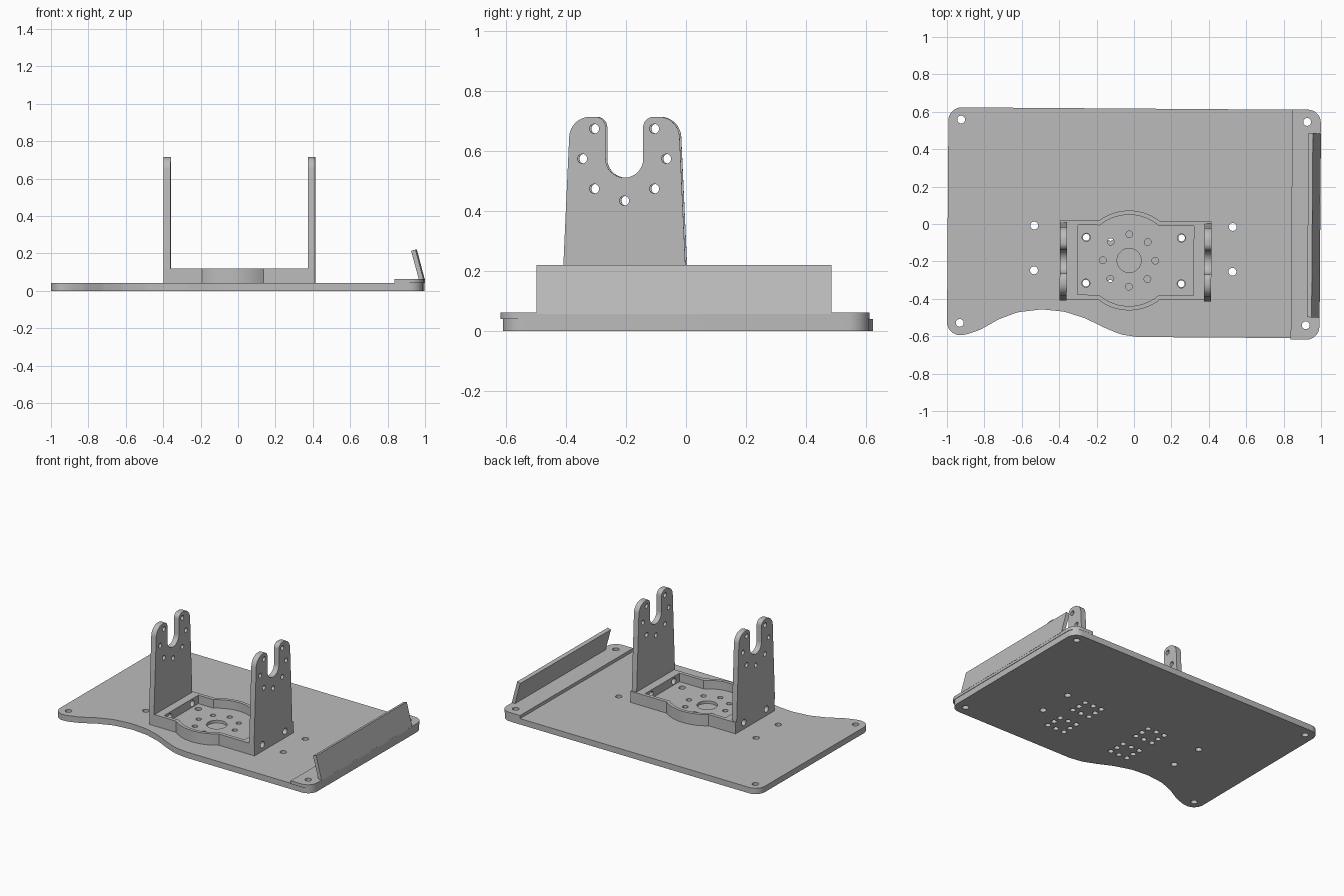
import bpy, bmesh, math
from mathutils import Matrix, Vector

if "Cube" in bpy.data.objects:
    bpy.data.objects.remove(bpy.data.objects["Cube"], do_unlink=True)

grey = bpy.data.materials.new("plain_grey")
grey.use_nodes = True
COLOUR = (0.5, 0.5, 0.5, 1)
grey.diffuse_color = COLOUR
grey.node_tree.nodes["Principled BSDF"].inputs["Base Color"].default_value = COLOUR

# the whole assembly sits very slightly turned
TURN = Matrix.Rotation(math.radians(-0.4), 4, 'Z')
# maps a profile's (x, y, depth) so that it lies in the YZ or XZ plane
TO_YZ = Matrix(((0, 0, 1, 0), (1, 0, 0, 0), (0, 1, 0, 0), (0, 0, 0, 1)))
TO_XZ = Matrix(((1, 0, 0, 0), (0, 0, 1, 0), (0, 1, 0, 0), (0, 0, 0, 1)))


def rounded(corners, steps=8):
    """Outline from (x, y, radius) corners, each filleted by its radius."""
    out = []
    for i, (x, y, r) in enumerate(corners):
        p = Vector((x, y))
        a = (Vector(corners[i - 1][:2]) - p).normalized()
        b = (Vector(corners[(i + 1) % len(corners)][:2]) - p).normalized()
        half = a.angle(b) / 2
        if r == 0 or half > 1.56:
            out.append(p)
            continue
        centre = p + (a + b).normalized() * (r / math.sin(half))
        start = p + a * (r / math.tan(half)) - centre
        end = p + b * (r / math.tan(half)) - centre
        sweep = math.atan2(start.x * end.y - start.y * end.x, start.dot(end))
        n = max(2, round(steps * abs(sweep) / 1.57))
        for k in range(n + 1):
            out.append(centre + Matrix.Rotation(sweep * k / n, 2) @ start)
    return out


def prism(name, outline, low, high, axes=Matrix()):
    bm = bmesh.new()
    face = bm.faces.new([bm.verts.new((p[0], p[1], low)) for p in outline])
    top = bmesh.ops.extrude_face_region(bm, geom=[face])["geom"]
    bmesh.ops.translate(bm, vec=(0, 0, high - low),
                        verts=[v for v in top if isinstance(v, bmesh.types.BMVert)])
    bm.transform(axes)
    bmesh.ops.recalc_face_normals(bm, faces=bm.faces)
    return add(name, bm)


def add(name, bm):
    mesh = bpy.data.meshes.new(name)
    bm.to_mesh(mesh)
    bm.free()
    mesh.materials.append(grey)
    obj = bpy.data.objects.new(name, mesh)
    bpy.context.collection.objects.link(obj)
    return obj


def drills(holes, low, high, axes=Matrix()):
    """One cutter made of separate cylinders at (x, y, radius)."""
    bm = bmesh.new()
    for x, y, r in holes:
        bmesh.ops.create_cone(bm, cap_ends=True, segments=20, radius1=r, radius2=r,
                              depth=high - low,
                              matrix=axes @ Matrix.Translation((x, y, (low + high) / 2)))
    bmesh.ops.recalc_face_normals(bm, faces=bm.faces)
    return add("cutter", bm)


def cut(obj, cutter):
    mod = obj.modifiers.new("cut", 'BOOLEAN')
    mod.operation, mod.solver, mod.object = 'DIFFERENCE', 'EXACT', cutter
    graph = bpy.context.evaluated_depsgraph_get()
    mesh = bpy.data.meshes.new_from_object(obj.evaluated_get(graph))
    obj.modifiers.clear()
    obj.data = mesh
    bpy.data.objects.remove(cutter, do_unlink=True)


def bulged(left, right, low, high, cx, cy, radius):
    """Rectangle with a circular bulge on its front and back sides."""
    out = [(left, high), (left, low)]
    for side, edge in ((-1, low), (1, high)):
        a = math.acos(abs(edge - cy) / radius)
        arc = [(cx + radius * math.sin(t), cy + side * radius * math.cos(t))
               for t in (a * (k / 10 - 1) for k in range(21))]
        out += arc if side < 0 else arc[::-1]
        if side < 0:
            out += [(right, low), (right, high)]
    return out


PLATE_TOP, TRAY_TOP = 0.041, 0.119
corner_holes = [(x, y, 0.021) for x in (-0.928, 0.922) for y in (-0.535, 0.552)]

# base plate with a scooped front edge
scoop = [(-0.9, -0.6), (-0.82, -0.572), (-0.72, -0.515), (-0.62, -0.476),
         (-0.49, -0.46), (-0.37, -0.471), (-0.26, -0.505), (-0.15, -0.557),
         (-0.07, -0.59), (0.02, -0.604)]
base = prism("base_plate", rounded(
    [(-0.996, 0.617, 0.07), (-0.996, -0.602, 0.07)] + [(x, y, 0.15) for x, y in scoop] +
    [(0.992, -0.604, 0.07), (0.992, 0.617, 0.07)]), 0, PLATE_TOP)
mounts = [(x, y, 0.021) for x in (-0.533, 0.528) for y in (-0.252, -0.012)]
grid = [(cx + i * 0.065, cy + j * 0.06, 0.018)
        for cx in (-0.19, 0.32) for cy in (-0.318, -0.073)
        for i in (-1, 0, 1) for j in (-1, 0, 1) if i or j]
cut(base, drills(corner_holes + mounts + grid, -0.1, 0.1))

# raised side strip and its leaning flap
strip = prism("side_strip", rounded(
    [(0.842, 0.618, 0), (0.842, -0.612, 0), (0.995, -0.612, 0.07), (0.995, 0.618, 0.07)]),
    PLATE_TOP, 0.063)
cut(strip, drills(corner_holes, -0.1, 0.1))
flap = prism("side_flap", [(0.972, 0.055), (0.996, 0.058), (0.953, 0.221), (0.929, 0.214)],
             -0.492, 0.492, TO_XZ)

# bulged tray with recess, floor holes and side screw holes
CX, CY = -0.025, -0.195
tray = prism("tray", bulged(-0.395, 0.415, -0.405, 0.017, CX, CY, 0.267), PLATE_TOP, TRAY_TOP)
cut(tray, prism("cutter", bulged(-0.3, 0.32, -0.38, -0.008, CX, CY, 0.244), 0.06, 0.2))
ring = [(CX + 0.14 * math.cos(k * math.pi / 4), CY + 0.14 * math.sin(k * math.pi / 4), 0.018)
        for k in range(8)]
seats = [(x, y, 0.022) for x in (-0.255, 0.255) for y in (-0.318, -0.073)]
cut(tray, drills(ring + seats + [(CX, CY, 0.065)], 0, 0.08))
cut(tray, drills([(y, 0.086, 0.022) for y in (-0.318, -0.073)], -0.6, 0.6, TO_YZ))

# two forked upright arms
MID = -0.2025
half_arm = [(0.208, TRAY_TOP, 0), (0.181, 0.715, 0.07), (0.0625, 0.715, 0.035),
            (0.0625, 0.512, 0.062)]
fork = rounded([(MID + x, z, r) for x, z, r in half_arm] +
               [(MID - x, z, r) for x, z, r in reversed(half_arm)])
pin_holes = [(MID + s * x, z, 0.016) for s in (-1, 1)
             for x, z in ((0.1, 0.675), (0.14, 0.575), (0.1, 0.475))]
for name, x in (("right_arm", -0.395), ("left_arm", 0.377)):
    arm = prism(name, fork, x, x + 0.038, TO_YZ)
    cut(arm, drills(pin_holes + [(MID, 0.435, 0.016)], -0.6, 0.6, TO_YZ))

# turn everything and keep edges crisp
bpy.ops.object.select_all(action='DESELECT')
for obj in bpy.context.collection.objects:
    if obj.type == 'MESH' and obj.data.materials and obj.data.materials[0] == grey:
        obj.data.transform(TURN)
        obj.select_set(True)
        bpy.context.view_layer.objects.active = obj
bpy.ops.object.shade_smooth_by_angle(angle=math.radians(30))
